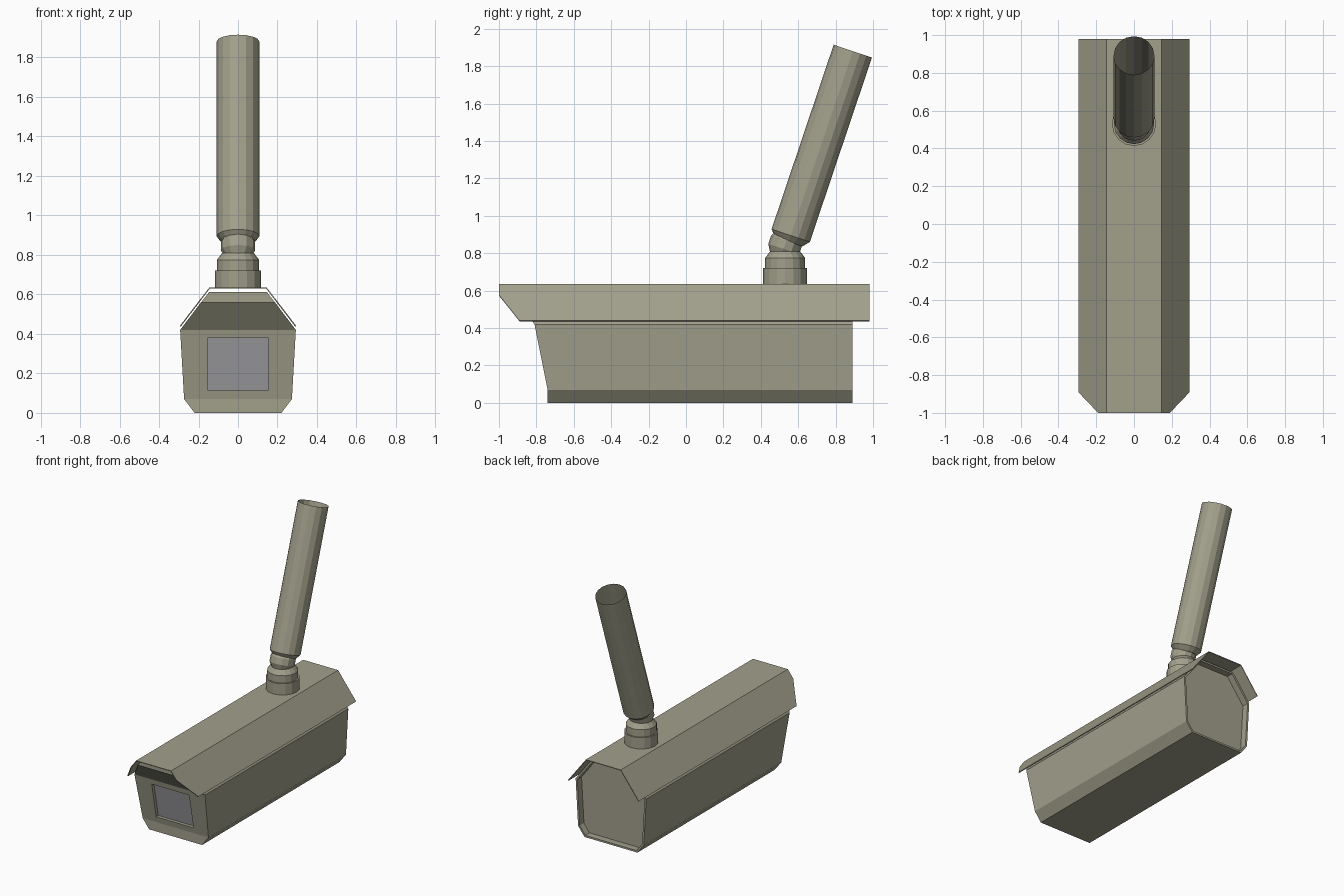
import bpy, bmesh, math
from mathutils import Vector

if "Cube" in bpy.data.objects:
    bpy.data.objects.remove(bpy.data.objects["Cube"])


def material(name, rgb):
    m = bpy.data.materials.new(name)
    m.diffuse_color = (*rgb, 1)
    m.use_nodes = True
    m.node_tree.nodes["Principled BSDF"].inputs["Base Color"].default_value = m.diffuse_color
    return m


PAINT = material("olive_paint", (0.36, 0.35, 0.26))
GLASS = material("grey_glass", (0.36, 0.35, 0.37))


def finish(bm, name, mats=(PAINT,), recalc=True):
    if recalc:
        bmesh.ops.recalc_face_normals(bm, faces=bm.faces)
    me = bpy.data.meshes.new(name)
    bm.to_mesh(me)
    bm.free()
    for m in mats:
        me.materials.append(m)
    ob = bpy.data.objects.new(name, me)
    bpy.context.collection.objects.link(ob)
    return ob


def lathe(name, profile, loc, tilt=0, n=16, cap_top=True):
    """Turn (radius, height) points around z."""
    bm = bmesh.new()
    rings = [[bm.verts.new((r * math.cos(2 * math.pi * i / n),
                            r * math.sin(2 * math.pi * i / n), h))
              for i in range(n)] for r, h in profile]
    for a, b in zip(rings, rings[1:]):
        for i in range(n):
            j = (i + 1) % n
            bm.faces.new((a[i], a[j], b[j], b[i]))
    bm.faces.new(rings[0][::-1])
    if cap_top:
        bm.faces.new(rings[-1])
    ob = finish(bm, name, recalc=False)
    ob.location = loc
    ob.rotation_euler.x = tilt
    return ob


# Camera housing: half section as (half width, height, front y)
LEVELS = [(0.22, 0.0, -0.74), (0.273, 0.07, -0.74), (0.293, 0.42, -0.81),
          (0.187, 0.56, -0.92), (0.145, 0.613, -0.92)]
BACK = 0.89
bm = bmesh.new()
fl, fr, bl, br = ([bm.verts.new((s * x, BACK if back else y, z)) for x, z, y in LEVELS]
                  for back in (False, True) for s in (-1, 1))
for i in range(len(LEVELS) - 1):
    bm.faces.new((fl[i], bl[i], bl[i + 1], fl[i + 1]))
    bm.faces.new((fr[i], fr[i + 1], br[i + 1], br[i]))
    if i != 1:
        bm.faces.new((fl[i], fr[i], fr[i + 1], fl[i + 1]))
for k in (0, -1):
    bm.faces.new((fl[k], fr[k], br[k], bl[k]))
rear = bm.faces.new(br + bl[::-1])


# Window frame and recessed glass in the sloping front
def front_y(z):
    return -0.74 - 0.07 * (z - 0.07) / 0.35


outer = [fl[1], fr[1], fr[2], fl[2]]
corners = [(-0.155, 0.115), (0.155, 0.115), (0.155, 0.38), (-0.155, 0.38)]
rim = [bm.verts.new((x, front_y(z), z)) for x, z in corners]
inner = [bm.verts.new((x, front_y(z) + 0.025, z)) for x, z in corners]
for a, b in ((outer, rim), (rim, inner)):
    for i in range(4):
        j = (i + 1) % 4
        bm.faces.new((a[i], a[j], b[j], b[i]))
bm.faces.new(inner).material_index = 1

# Recessed rear panel
bmesh.ops.recalc_face_normals(bm, faces=bm.faces)
bmesh.ops.inset_individual(bm, faces=[rear], thickness=0.015)
panel = bmesh.ops.extrude_discrete_faces(bm, faces=[rear])["faces"][0]
bmesh.ops.translate(bm, verts=panel.verts, vec=Vector((0, -0.05, 0)))
finish(bm, "camera_housing", (PAINT, GLASS))

# Sun shield: thin folded sheet with clipped front corners
bm = bmesh.new()
half = [(0.145, -1.0, 0.635), (0.19, -1.0, 0.577), (0.295, -0.89, 0.44),
        (0.295, 0.98, 0.44), (0.145, 0.98, 0.635)]
right = [bm.verts.new(p) for p in half]
left = [bm.verts.new((-x, y, z)) for x, y, z in half]
bm.faces.new(right)
bm.faces.new(left[::-1])
bm.faces.new((left[0], right[0], right[4], left[4]))
shield = finish(bm, "sun_shield", recalc=False)
mod = shield.modifiers.new("thickness", "SOLIDIFY")
mod.thickness = 0.006
mod.offset = -1

# Mount: stepped base, ball joint and tilted open tube
lathe("mount_base", [(0.117, 0.63), (0.117, 0.72), (0.107, 0.72), (0.107, 0.775),
                     (0.08, 0.81)], (0, 0.53, 0))
R = 0.09
ball = [(R * math.cos(math.radians(a)), R * math.sin(math.radians(a)))
        for a in range(-75, 76, 30)]
lathe("ball_joint", ball, (0, 0.53, 0.845), math.radians(-18.6), 12)
lathe("mount_tube", [(0.078, -0.035), (0.108, 0), (0.108, 1.04)],
      (0, 0.56, 0.895), math.radians(-18.6), cap_top=False)
